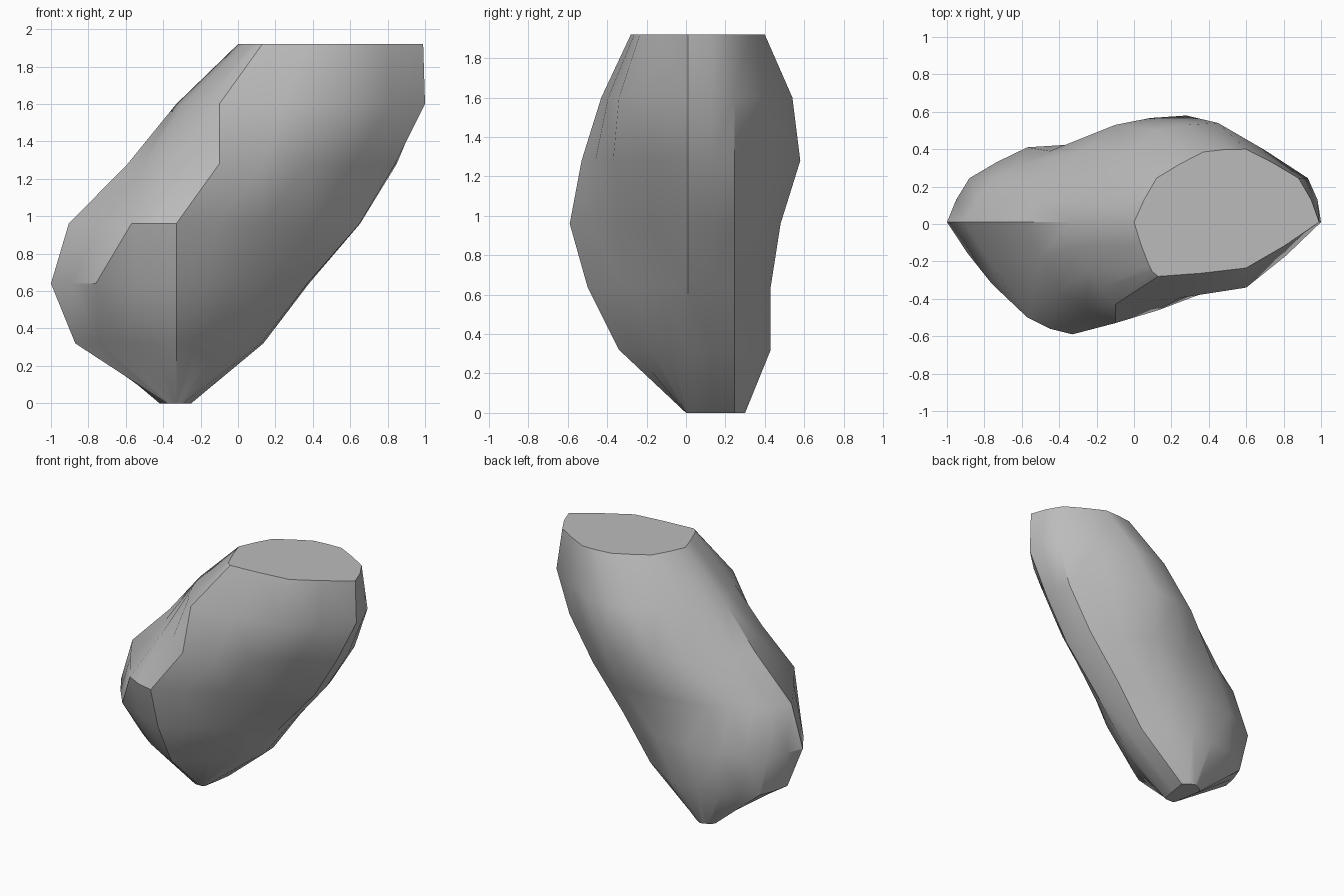
import bpy, bmesh, math
from mathutils import Vector

default_cube = bpy.data.objects.get("Cube")
if default_cube:
    bpy.data.objects.remove(default_cube, do_unlink=True)


def make_material(name, colour):
    material = bpy.data.materials.new(name)
    material.use_nodes = True
    material.diffuse_color = colour
    shader = material.node_tree.nodes["Principled BSDF"]
    shader.inputs["Base Color"].default_value = colour
    return material


# Spacing of the horizontal slices through the boulder
LAYER_HEIGHT = 0.32
SIDE_Y = 0.01        # depth of the left and right extremes
CHAMFER_Y = 0.245    # depth of the ridges behind both sides
BULGE = 0.3          # how far edges swell between corners

# One slice per layer: near extreme, three front corners, far extreme,
# far chamfer ridge, two back corners, near chamfer ridge
slices = [
    (-.38, (-.35, .0), (-.33, .0), (-.31, .0), -.29, -.25, (-.33, .3), (-.38, .28), -.42),
    (-.87, (-.6, -.2), (-.33, -.34), (-.1, -.18), .12, .13, (-.2, .43), (-.57, .4), -.8),
    (-1.0, (-.76, -.32), (-.33, -.5), (.0, -.31), .37, .36, (-.05, .43), (-.57, .41), -.88),
    (-.905, (-.57, -.5), (-.33, -.59), (.13, -.35), .65, .62, (.2, .48), (-.45, .39), -.74),
    (-.59, (-.4, -.36), (-.1, -.53), (.37, -.37), .84, .82, (.28, .58), (-.1, .53), -.43),
    (-.33, (-.24, -.25), (-.1, -.43), (.6, -.34), 1.0, .93, (.45, .54), (.13, .5), -.2),
    (.0, (.08, -.22), (.13, -.28), (.6, -.235), .99, .88, (.6, .4), (.37, .385), .12),
]


def slice_outline(section, height):
    """Turn slice corners into a ring with a swollen point on each edge."""
    near, front_a, front_b, front_c, far, far_ridge, back_a, back_b, near_ridge = section
    corners = [(near, SIDE_Y), front_a, front_b, front_c, (far, SIDE_Y),
               (far_ridge, CHAMFER_Y), back_a, back_b, (near_ridge, CHAMFER_Y)]
    corners = [Vector((x, y, height)) for x, y in corners]
    count = len(corners)
    ring = []
    for i, start in enumerate(corners):
        end = corners[(i + 1) % count]
        before, after = corners[i - 1], corners[(i + 2) % count]
        middle = (start + end) / 2
        swell = (start + end - before - after) / 16
        ring += [start, middle + swell * BULGE]
    return ring


def build_boulder():
    bm = bmesh.new()
    rings = []
    for level, section in enumerate(slices):
        outline = slice_outline(section, level * LAYER_HEIGHT)
        rings.append([bm.verts.new(point) for point in outline])

    # Sides, split along the shorter diagonal like chipped stone
    for lower, upper in zip(rings, rings[1:]):
        count = len(lower)
        for i in range(count):
            j = (i + 1) % count
            a, b, c, d = lower[i], lower[j], upper[j], upper[i]
            if (a.co - c.co).length < (b.co - d.co).length:
                triangles = ((a, b, c), (a, c, d))
            else:
                triangles = ((a, b, d), (b, c, d))
            for triangle in triangles:
                bm.faces.new(triangle)

    # Flat base and flat sheared-off top
    bm.faces.new(list(reversed(rings[0])))
    bm.faces.new(rings[-1])
    bmesh.ops.recalc_face_normals(bm, faces=bm.faces[:])

    mesh = bpy.data.meshes.new("boulder")
    bm.to_mesh(mesh)
    bm.free()
    boulder = bpy.data.objects.new("boulder", mesh)
    bpy.context.collection.objects.link(boulder)
    return boulder


boulder = build_boulder()
boulder.data.materials.append(make_material("stone grey", (0.5, 0.5, 0.5, 1)))

# Soft faces with crisp broken edges
bpy.ops.object.select_all(action="DESELECT")
boulder.select_set(True)
bpy.context.view_layer.objects.active = boulder
bpy.ops.object.shade_smooth_by_angle(angle=math.radians(35))
